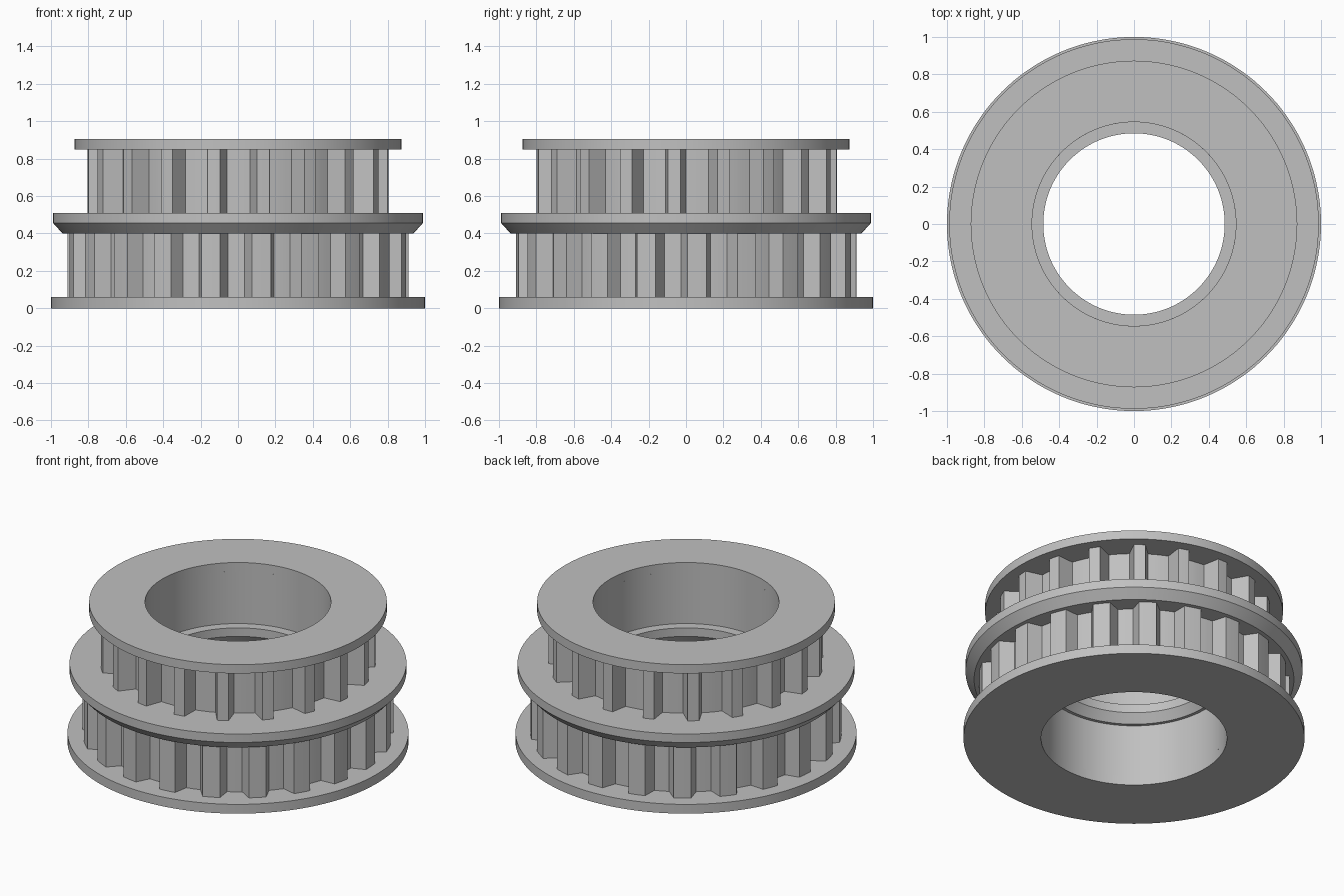
import bpy, bmesh, math

cube = bpy.data.objects.get("Cube")
if cube:
    bpy.data.objects.remove(cube, do_unlink=True)

BORE = 0.545      # bearing seat radius
SEGMENTS = 144

# Single plain metal colour
metal = bpy.data.materials.new("grey_metal")
metal.use_nodes = True
GREY = (0.53, 0.53, 0.53, 1.0)
metal.diffuse_color = GREY
metal.node_tree.nodes["Principled BSDF"].inputs["Base Color"].default_value = GREY


def finish(name, bm):
    """Turn a bmesh into a smooth shaded object with sharp edges kept."""
    bmesh.ops.recalc_face_normals(bm, faces=bm.faces)
    mesh = bpy.data.meshes.new(name)
    bm.to_mesh(mesh)
    bm.free()
    mesh.materials.append(metal)
    obj = bpy.data.objects.new(name, mesh)
    bpy.context.collection.objects.link(obj)
    bpy.ops.object.select_all(action='DESELECT')
    obj.select_set(True)
    bpy.context.view_layer.objects.active = obj
    bpy.ops.object.shade_smooth_by_angle(angle=math.radians(20))
    return obj


def polar(r, degrees, z):
    """Point at an angle counted from the front towards +x."""
    a = math.radians(degrees)
    return (r * math.sin(a), -r * math.cos(a), z)


def loft_closed(name, loops):
    """Join vertex loops in order, and the last back to the first."""
    bm = bmesh.new()
    rings = [[bm.verts.new(p) for p in loop] for loop in loops]
    for a, b in zip(rings, rings[1:] + rings[:1]):
        for i in range(len(a)):
            j = (i + 1) % len(a)
            bm.faces.new((a[i], a[j], b[j], b[i]))
    return finish(name, bm)


def turned_ring(name, profile):
    """Revolve a closed (radius, height) profile about the axis."""
    step = 360 / SEGMENTS
    return loft_closed(name, [[polar(r, i * step, z) for i in range(SEGMENTS)]
                              for r, z in profile])


def toothed_ring(name, teeth, z0, z1, tip_r, root_r, tip_half, root_half, centre):
    """Belt gear ring with trapezoid teeth and a round bore."""
    pitch = 360 / teeth
    gap = pitch - 2 * root_half
    outline = []
    for t in range(teeth):
        mid = centre + t * pitch
        outline += [(root_r, mid - root_half), (tip_r, mid - tip_half), (tip_r, mid),
                    (tip_r, mid + tip_half), (root_r, mid + root_half)]
        outline += [(root_r, mid + root_half + gap * k / 3) for k in (1, 2)]
    return loft_closed(name, [
        [polar(r, a, z0) for r, a in outline],
        [polar(r, a, z1) for r, a in outline],
        [polar(BORE, a, z1) for r, a in outline],
        [polar(BORE, a, z0) for r, a in outline]])


# Flanges: plain top and bottom discs
for name, radius, z0, z1 in (("bottom_flange", 1.0, 0.0, 0.06),
                             ("top_flange", 0.873, 0.848, 0.905)):
    turned_ring(name, [(BORE, z0), (radius, z0), (radius, z1), (BORE, z1)])

# Middle flange: bevelled underneath, with an inner lip that stops the bearings
turned_ring("middle_flange", [
    (0.525, 0.40), (0.938, 0.40), (0.988, 0.455), (0.988, 0.51),
    (0.485, 0.51), (0.485, 0.455)])

# Toothed belt tracks
toothed_ring("lower_teeth", 21, 0.06, 0.40, 0.912, 0.826, 3.2, 5.5, -9.2)
toothed_ring("upper_teeth", 19, 0.51, 0.848, 0.806, 0.70, 2.4, 4.45, -9.25)
